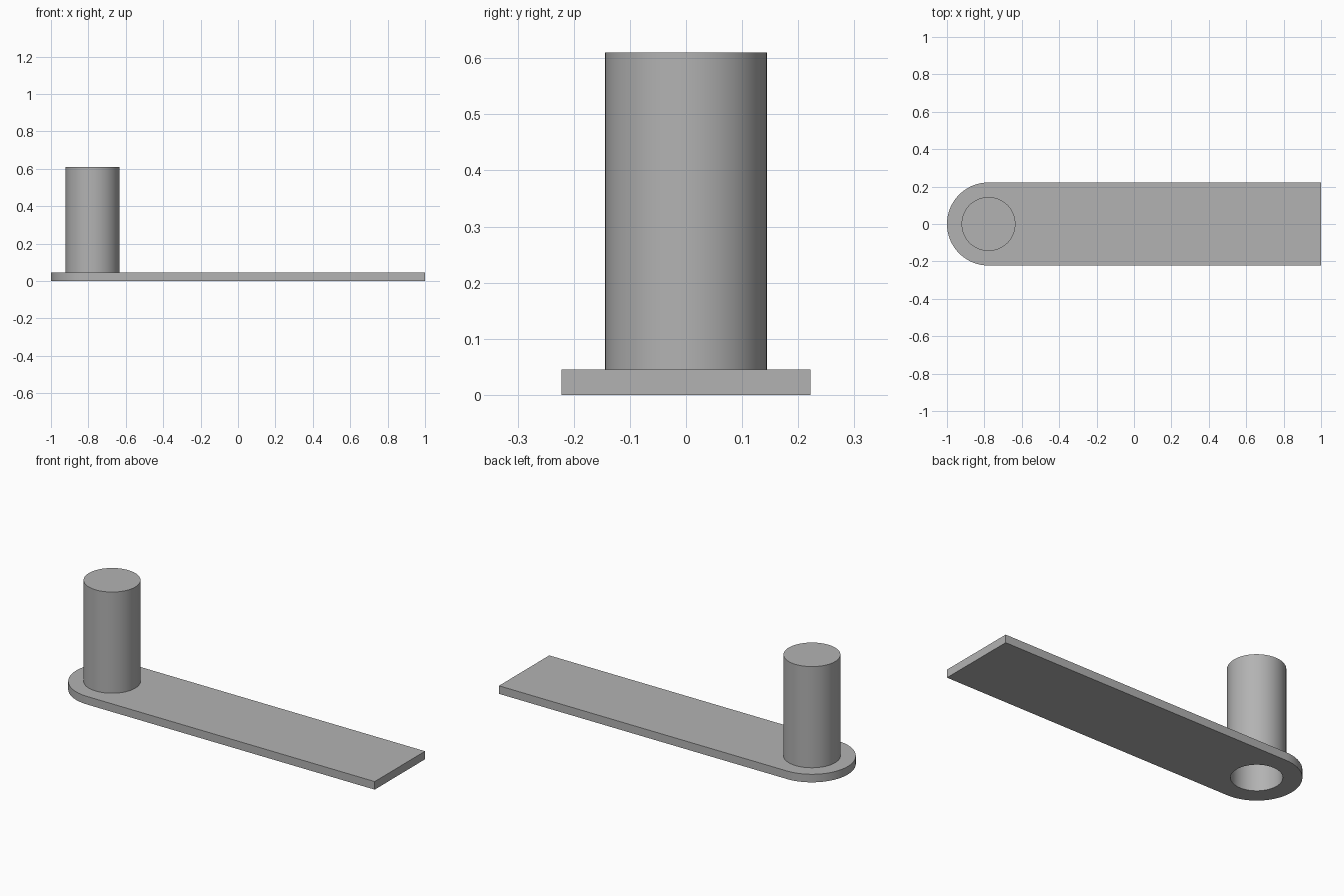
import bpy
import bmesh
from math import cos, sin, pi, radians

cube = bpy.data.objects.get("Cube")
if cube:
    bpy.data.objects.remove(cube, do_unlink=True)

# Main sizes
PLATE_R = 0.222              # half width and rounded end radius
PLATE_T = 0.045              # plate thickness
POST_X = PLATE_R - 1         # post axis
POST_R, POST_TOP = 0.144, 0.61
HOLE_R = 0.067               # narrow hole at the top
BORE_R, BORE_TOP = 0.127, 0.5  # wide bore from below
SEGMENTS = 96

grey = bpy.data.materials.new("plain grey")
grey.use_nodes = True
grey.diffuse_color = (0.45, 0.45, 0.45, 1)
grey.node_tree.nodes["Principled BSDF"].inputs["Base Color"].default_value = grey.diffuse_color

bm = bmesh.new()


def loop(points, z):
    """Closed loop of edges at one height."""
    verts = [bm.verts.new((x, y, z)) for x, y in points]
    return [bm.edges.new((a, b)) for a, b in zip(verts, verts[1:] + verts[:1])]


def ring(radius, z):
    angles = [2 * pi * i / SEGMENTS for i in range(SEGMENTS)]
    return loop([(POST_X + radius * cos(a), radius * sin(a)) for a in angles], z)


def bridge(a, b):
    bmesh.ops.bridge_loops(bm, edges=a + b)


def fill(a, b):
    """Flat face between an outer loop and a hole."""
    bmesh.ops.triangle_fill(bm, edges=a + b, use_beauty=True)


# Plate outline: square end on the left, half circle round the post
half = SEGMENTS // 2
outline = [(1, -PLATE_R), (1, PLATE_R)]
for i in range(half + 1):
    a = pi / 2 + pi * i / half
    outline.append((POST_X + PLATE_R * cos(a), PLATE_R * sin(a)))
plate_bottom, plate_top = loop(outline, 0), loop(outline, PLATE_T)
bridge(plate_bottom, plate_top)

# Post wall, top rim, narrow hole, inner step and wide bore
rings = [ring(r, z) for r, z in (
    (POST_R, PLATE_T), (POST_R, POST_TOP), (HOLE_R, POST_TOP),
    (HOLE_R, BORE_TOP), (BORE_R, BORE_TOP), (BORE_R, 0))]
for a, b in zip(rings, rings[1:]):
    bridge(a, b)

# Plate faces around the post and around the bore
fill(plate_top, rings[0])
fill(plate_bottom, rings[-1])
bmesh.ops.recalc_face_normals(bm, faces=bm.faces)

mesh = bpy.data.meshes.new("plate_with_hollow_post")
bm.to_mesh(mesh)
bm.free()
mesh.materials.append(grey)
part = bpy.data.objects.new("plate_with_hollow_post", mesh)
bpy.context.collection.objects.link(part)

bpy.ops.object.select_all(action="DESELECT")
part.select_set(True)
bpy.context.view_layer.objects.active = part
bpy.ops.object.shade_smooth_by_angle(angle=radians(30))
